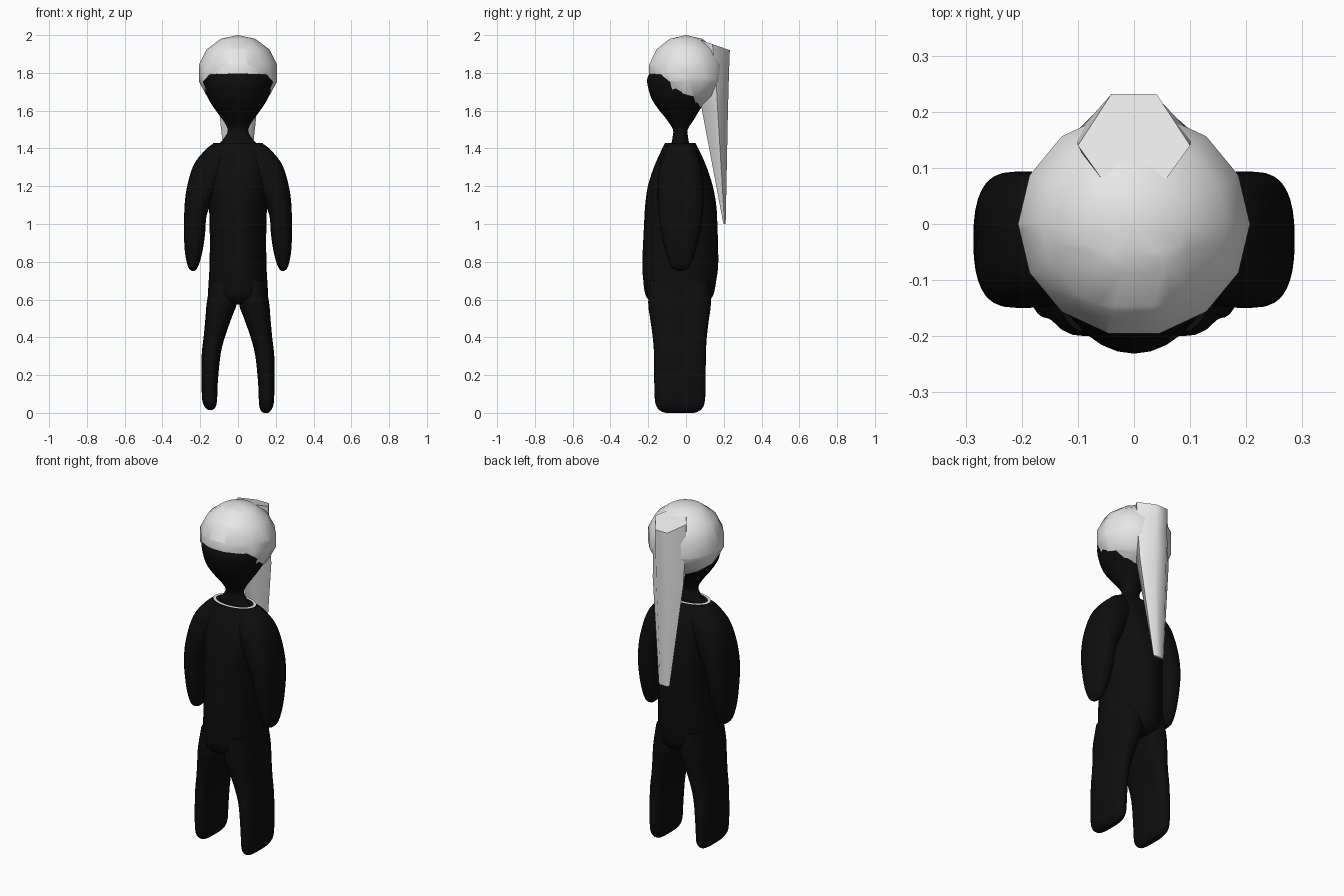
import bpy, bmesh, math
from mathutils import Matrix, Vector

cube = bpy.data.objects.get("Cube")
if cube:
    bpy.data.objects.remove(cube, do_unlink=True)


def material(name, value):
    mat = bpy.data.materials.new(name)
    mat.use_nodes = True
    color = (value, value, value, 1)
    mat.diffuse_color = color
    mat.node_tree.nodes["Principled BSDF"].inputs["Base Color"].default_value = color
    return mat


BLACK = material("matte black", 0.004)
WHITE = material("soft white", 0.8)


def finish(bm, name, mat, angle=60):
    bmesh.ops.recalc_face_normals(bm, faces=bm.faces)
    mesh = bpy.data.meshes.new(name)
    bm.to_mesh(mesh)
    bm.free()
    mesh.materials.append(mat)
    mesh.shade_smooth()
    mesh.set_sharp_from_angle(angle=math.radians(angle))
    obj = bpy.data.objects.new(name, mesh)
    bpy.context.collection.objects.link(obj)
    return obj


def skin(rings):
    """Join rings of points into a closed tube."""
    bm = bmesh.new()
    loops = [[bm.verts.new(p) for p in ring] for ring in rings]
    n = len(loops[0])
    for a, b in zip(loops, loops[1:]):
        for i in range(n):
            j = (i + 1) % n
            bm.faces.new((a[i], a[j], b[j], b[i]))
    bm.faces.new(loops[0])
    bm.faces.new(loops[-1])
    return bm


def smooth_rows(rows, steps=3):
    """Catmull-Rom interpolation between section rows."""
    out = []
    for i in range(len(rows) - 1):
        p0, p1, p2, p3 = (rows[max(0, min(len(rows) - 1, i + k))] for k in (-1, 0, 1, 2))
        for s in range(steps):
            t = s / steps
            out.append([b + 0.5 * t * (c - a + t * (2*a - 5*b + 4*c - d + t * (3*(b - c) + d - a)))
                        for a, b, c, d in zip(p0, p1, p2, p3)])
    return out + [rows[-1]]


def loft(name, rows, mat, power=2.0, side=1, lift=0.0, segments=32):
    """Rows are (z, centre x, centre y, half width, half depth)."""
    rings = []
    for z, cx, cy, rx, ry in smooth_rows(rows):
        ring = []
        for i in range(segments):
            a = 2 * math.pi * i / segments
            c, s = math.cos(a), math.sin(a)
            x = cx + rx * math.copysign(abs(c) ** (2 / power), c)
            y = cy + ry * math.copysign(abs(s) ** (2 / power), s)
            ring.append((side * x, y, z + lift * (1 - z)))
        rings.append(ring)
    return finish(skin(rings), name, mat)


# Torso
loft("torso", [
    (0.575, 0, -0.035, 0.08, 0.08), (0.585, 0, -0.035, 0.13, 0.14),
    (0.62, 0, -0.035, 0.157, 0.178), (0.7, 0, -0.033, 0.155, 0.193),
    (0.8, 0, -0.03, 0.15, 0.201), (1.0, 0, -0.028, 0.15, 0.194),
    (1.1, 0, -0.028, 0.155, 0.188), (1.2, 0, -0.03, 0.163, 0.172),
    (1.3, 0, -0.03, 0.165, 0.14), (1.38, 0, -0.03, 0.155, 0.105),
    (1.43, 0, -0.03, 0.13, 0.08)], BLACK)

# Arms and legs
arm = [
    (0.752, 0.238, -0.03, 0.008, 0.015), (0.775, 0.238, -0.03, 0.027, 0.05),
    (0.85, 0.235, -0.03, 0.046, 0.078), (0.95, 0.23, -0.028, 0.056, 0.102),
    (1.05, 0.225, -0.028, 0.06, 0.117), (1.15, 0.2, -0.028, 0.078, 0.122),
    (1.25, 0.165, -0.028, 0.092, 0.118), (1.33, 0.13, -0.028, 0.095, 0.105),
    (1.4, 0.09, -0.03, 0.075, 0.075), (1.425, 0.07, -0.03, 0.06, 0.055)]
leg = [
    (0, 0.147, -0.032, 0.012, 0.075), (0.012, 0.147, -0.032, 0.026, 0.105),
    (0.05, 0.15, -0.032, 0.039, 0.13), (0.15, 0.15, -0.032, 0.043, 0.136),
    (0.3, 0.142, -0.032, 0.05, 0.137), (0.4, 0.124, -0.033, 0.057, 0.143),
    (0.5, 0.102, -0.034, 0.07, 0.156), (0.58, 0.085, -0.034, 0.08, 0.166),
    (0.7, 0.075, -0.033, 0.07, 0.16)]
for label, side, lift in (("left", 1, 0), ("right", -1, 0.016)):
    loft(label + "_arm", arm, BLACK, 2.6, side)
    loft(label + "_leg", leg, BLACK, 2.7, side, lift)

# Head and neck
loft("head_and_neck", [
    (1.42, 0, -0.03, 0.105, 0.048), (1.46, 0, -0.03, 0.07, 0.041),
    (1.5, 0, -0.03, 0.054, 0.039), (1.55, 0, -0.03, 0.08, 0.07),
    (1.6, 0, -0.035, 0.117, 0.105), (1.65, 0, -0.035, 0.15, 0.14),
    (1.7, 0, -0.02, 0.173, 0.175), (1.765, 0, -0.011, 0.188, 0.195),
    (1.81, 0, 0, 0.183, 0.185), (1.88, 0, 0, 0.155, 0.155),
    (1.93, 0, 0, 0.1, 0.1), (1.95, 0, 0, 0.02, 0.02)], BLACK)

# Pale collar rim on the flat top of the torso
bm = bmesh.new()
rims = [[bm.verts.new((rx * math.cos(i * math.pi / 16), -0.03 + ry * math.sin(i * math.pi / 16), 1.432))
         for i in range(32)] for rx, ry in ((0.13, 0.08), (0.114, 0.066))]
for i in range(32):
    j = (i + 1) % 32
    bm.faces.new((rims[0][i], rims[0][j], rims[1][j], rims[1][i]))
finish(bm, "collar_rim", WHITE)

# Hair cap: faceted ball with the face opening cut along a stepped hairline
hairline = [(-0.3, 1.805), (-0.13, 1.79), (-0.085, 1.75), (-0.07, 1.705),
            (0.04, 1.675), (0.07, 1.57)]


def hairline_height(y):
    for (y0, z0), (y1, z1) in zip(hairline, hairline[1:]):
        if y0 <= y <= y1:
            return z0 + (z1 - z0) * (y - y0) / (y1 - y0)
    return 0


bm = bmesh.new()
bmesh.ops.create_uvsphere(bm, u_segments=14, v_segments=7, radius=0.2)
bmesh.ops.transform(bm, verts=bm.verts, matrix=Matrix.Translation((0, 0, 1.8))
                    @ Matrix.Diagonal((1.06, 1.025, 1, 1)) @ Matrix.Rotation(math.pi / 2, 4, 'Z'))
for (y0, z0), (y1, z1) in zip(hairline, hairline[1:]):
    bmesh.ops.bisect_plane(bm, geom=bm.verts[:] + bm.edges[:] + bm.faces[:],
                           plane_co=(0, y0, z0), plane_no=Vector((0, z0 - z1, y1 - y0)).normalized())
hidden = [f for f in bm.faces
          if f.calc_center_median().z < hairline_height(f.calc_center_median().y)]
bmesh.ops.delete(bm, geom=hidden, context='FACES')
finish(bm, "hair_cap", WHITE)

# Ponytail: tapering six-sided wedge
# Rows: z, tilt, then half width and y of the back, middle and front edges
tail = [
    (1.0, 0, 0.02, 0.21, 0.035, 0.204, 0.02, 0.198),
    (1.6, 0, 0.038, 0.222, 0.1, 0.168, 0.05, 0.085),
    (1.78, 0, 0.04, 0.227, 0.105, 0.158, 0.06, 0.06),
    (1.92, 0.35, 0.04, 0.232, 0.1, 0.14, 0.05, 0.07)]
rings = []
for z, tilt, bw, by, mw, my, fw, fy in tail:
    section = [(bw, by), (mw, my), (fw, fy), (-fw, fy), (-mw, my), (-bw, by)]
    rings.append([(x, y, z + tilt * (by - y)) for x, y in section])
finish(skin(rings), "ponytail", WHITE, 65)
